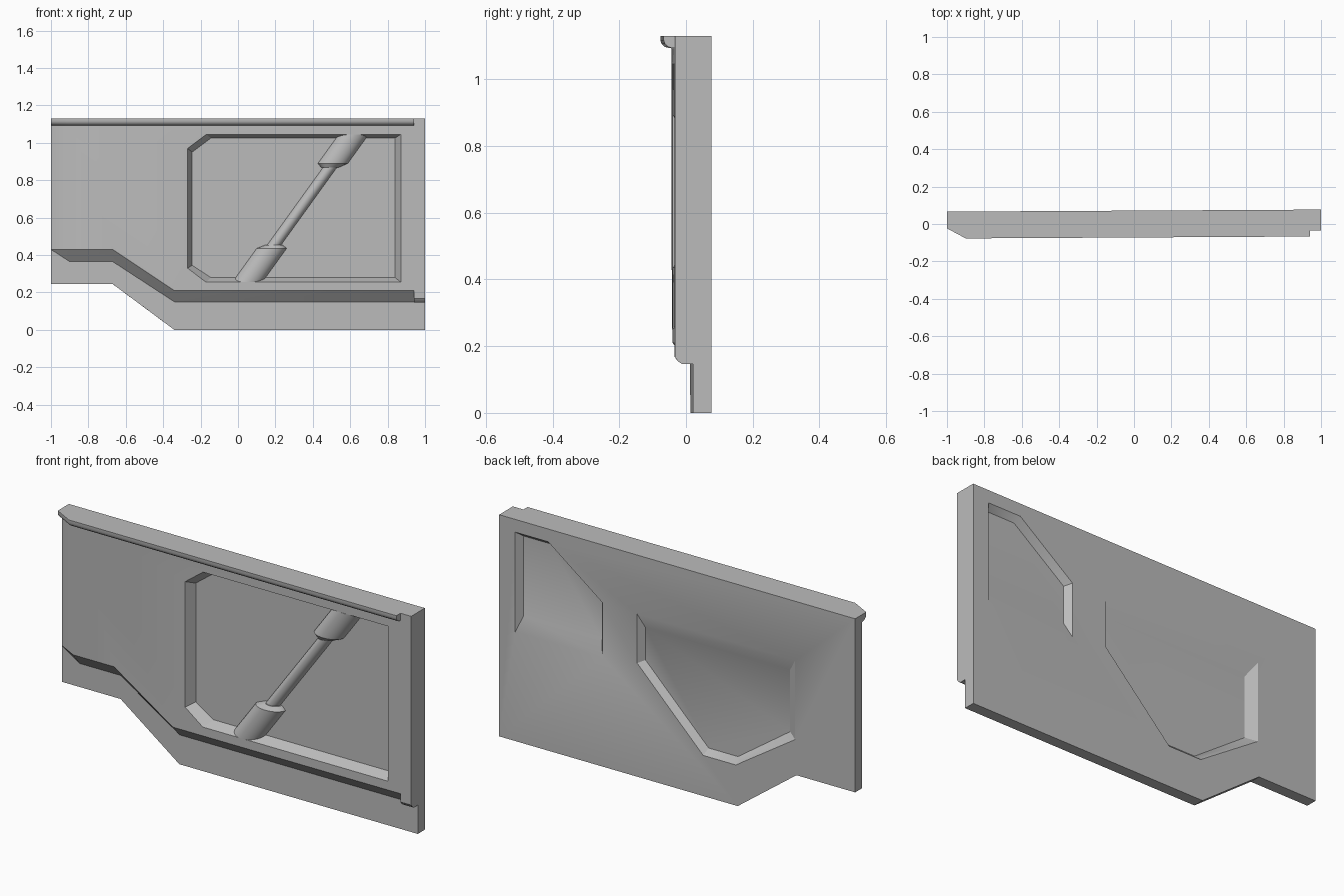
import bpy, bmesh, math
from mathutils import Vector

if "Cube" in bpy.data.objects:
    bpy.data.objects.remove(bpy.data.objects["Cube"])

grey = bpy.data.materials.new("plain_grey")
grey.use_nodes = True
grey.diffuse_color = (0.5, 0.5, 0.5, 1)
grey.node_tree.nodes["Principled BSDF"].inputs["Base Color"].default_value = (0.5, 0.5, 0.5, 1)

TOP = 1.13
BACK, MID, FRONT = 0.0715, 0.015, -0.039
TILT = 0.0055
parts = []


def loft(name, rings, keep=True):
    """Skin matching rings of points and cap both ends."""
    bm = bmesh.new()
    vs = [[bm.verts.new(p) for p in ring] for ring in rings]
    n = len(rings[0])
    for a, b in zip(vs, vs[1:]):
        for i in range(n):
            j = (i + 1) % n
            bm.faces.new((a[i], a[j], b[j], b[i]))
    bm.faces.new(vs[0])
    bm.faces.new(vs[-1])
    bmesh.ops.remove_doubles(bm, verts=bm.verts, dist=1e-5)
    bmesh.ops.recalc_face_normals(bm, faces=bm.faces)
    mesh = bpy.data.meshes.new(name)
    bm.to_mesh(mesh)
    bm.free()
    mesh.materials.append(grey)
    ob = bpy.data.objects.new(name, mesh)
    bpy.context.collection.objects.link(ob)
    if keep:
        parts.append(ob)
    return ob


def ring_xz(points, y):
    return [Vector((x, y, z)) for x, z in points]


def cut_recess(target, rim, floor, y_rim, y_floor):
    """Sink a sloped-wall recess; the cutter continues the slope past the rim."""
    a, b = ring_xz(rim, y_rim), ring_xz(floor, y_floor)
    outside = [p + (p - q) * 0.1 for p, q in zip(a, b)]
    cutter = loft("recess_cutter", [outside, b], keep=False)
    cutter.hide_render = True
    mod = target.modifiers.new("recess", 'BOOLEAN')
    mod.operation = 'DIFFERENCE'
    mod.solver = 'EXACT'
    mod.object = cutter
    bpy.context.view_layer.objects.active = target
    bpy.ops.object.modifier_apply(modifier=mod.name)
    bpy.data.objects.remove(cutter)


# Back plate with the stepped lower edge
outline = [(-1, TOP), (-1, 0.245), (-0.67, 0.245), (-0.34, 0), (1, 0), (1, TOP)]
back_plate = loft("back_plate", [ring_xz(outline, MID), ring_xz(outline, BACK)])

# Raised front panel, sloping away at its lower and left edges
panel_back = [(-1, TOP), (-1, 0.43), (-0.9, 0.365), (-0.67, 0.365),
              (-0.34, 0.15), (0.94, 0.15), (0.94, TOP)]
panel_front = [(-0.9, TOP), (-0.9, 0.43), (-0.9, 0.43), (-0.67, 0.43),
               (-0.34, 0.21), (0.94, 0.21), (0.94, TOP)]
front_panel = loft("front_panel", [ring_xz(panel_back, MID), ring_xz(panel_front, FRONT)])

# Narrow edge strip at the left end of the panel
strip = [(MID, TOP), (MID, 0.147), (-0.018, 0.147), (-0.03, 0.155), (FRONT, 0.168), (FRONT, TOP)]
loft("edge_strip", [[Vector((x, y, z)) for y, z in strip] for x in (0.94, 1)])

# Large front recess
cut_recess(front_panel,
           [(-0.27, 0.97), (-0.17, 1.045), (0.87, 1.045), (0.87, 0.255), (-0.17, 0.255), (-0.27, 0.33)],
           [(-0.245, 0.95), (-0.145, 1.025), (0.84, 1.025), (0.84, 0.28), (-0.145, 0.28), (-0.245, 0.345)],
           FRONT, 0.011)

# Two recesses in the back
cut_recess(back_plate,
           [(0.91, 1.065), (0.725, 1.065), (0.42, 0.835), (0.42, 0.557), (0.91, 0.557)],
           [(0.885, 1.04), (0.735, 1.04), (0.445, 0.823), (0.445, 0.632), (0.885, 0.632)],
           BACK, 0.04)
cut_recess(back_plate,
           [(0.225, 0.829), (0.225, 0.579), (-0.146, 0.207), (-0.331, 0.207), (-0.663, 0.425), (-0.663, 0.829)],
           [(0.2, 0.755), (0.2, 0.59), (-0.155, 0.235), (-0.32, 0.235), (-0.613, 0.44), (-0.613, 0.755)],
           BACK, 0.04)

# Top rail with a rounded underside, following the sloped right end
rail = [(0.003, TOP), (-0.033, TOP), (-0.033, 1.116), (-0.029, 1.105),
        (-0.02, 1.097), (-0.01, 1.094), (0.003, 1.092)]
path = [(-1, MID), (-0.9, FRONT), (0.94, FRONT)]
loft("top_rail", [[Vector((x, y + dy, z)) for dy, z in rail] for x, y in path])

# Diagonal strut: thin rod between two chamfered sleeves
stations = [(0.255, 0.08, 0.052), (0.435, 0.08, 0.052), (0.455, 0.045, 0.036),
            (0.455, 0.037, 0.032), (0.867, 0.037, 0.032), (0.867, 0.045, 0.036),
            (0.89, 0.08, 0.052), (1.045, 0.08, 0.052)]
SIDES = 24
rings = []
for z, rx, ry in stations:
    cx = 0.05 + (z - 0.255) * 0.72
    rings.append([Vector((cx + rx * math.cos(a), 0.011 - ry * math.sin(a), z))
                  for a in (math.pi * i / SIDES for i in range(SIDES + 1))])
loft("diagonal_strut", rings)

# Shading and the slight turn of the whole panel
for ob in parts:
    ob.rotation_euler.z = TILT
    bpy.ops.object.select_all(action='DESELECT')
    ob.select_set(True)
    bpy.context.view_layer.objects.active = ob
    bpy.ops.object.shade_smooth_by_angle(angle=math.radians(30))
